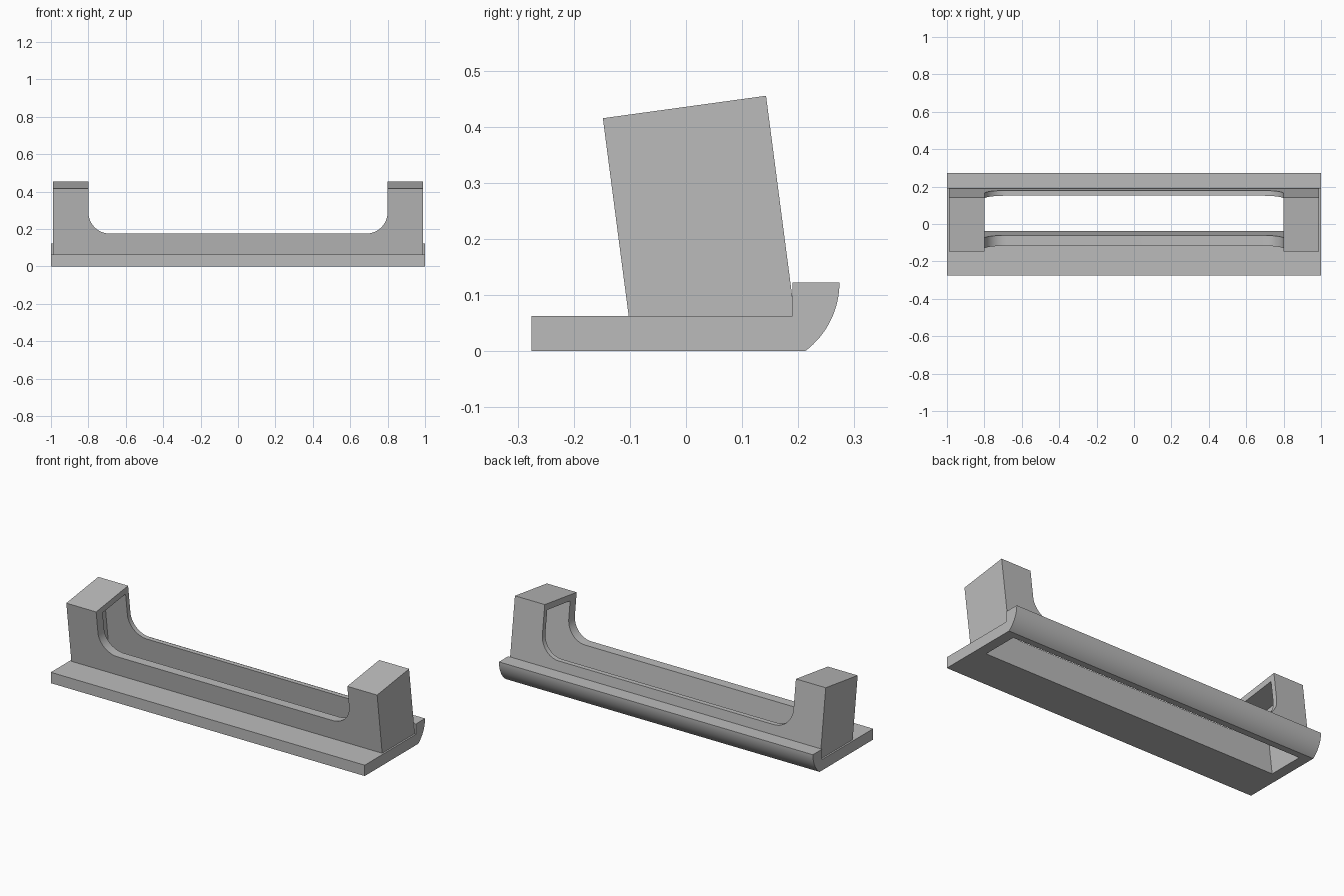
import bpy, bmesh, math
from mathutils import Vector

cube = bpy.data.objects.get("Cube")
if cube:
    bpy.data.objects.remove(cube, do_unlink=True)

grey = bpy.data.materials.new("plain_grey")
grey.use_nodes = True
colour = (0.5, 0.5, 0.5, 1)
grey.diffuse_color = colour
grey.node_tree.nodes["Principled BSDF"].inputs["Base Color"].default_value = colour

LEAN = 0.1305  # forward lean of the upright, y per z


def prism(name, points, direction):
    """Extrude a closed outline of 3D points along a direction."""
    bm = bmesh.new()
    face = bm.faces.new([bm.verts.new(p) for p in points])
    new = bmesh.ops.extrude_face_region(bm, geom=[face])["geom"]
    bmesh.ops.translate(bm, vec=Vector(direction),
                        verts=[v for v in new if isinstance(v, bmesh.types.BMVert)])
    bmesh.ops.recalc_face_normals(bm, faces=bm.faces)
    mesh = bpy.data.meshes.new(name)
    bm.to_mesh(mesh)
    bm.free()
    mesh.materials.append(grey)
    obj = bpy.data.objects.new(name, mesh)
    bpy.context.collection.objects.link(obj)
    return obj


def side_prism(name, profile, half_width):
    """Extrude a (y, z) profile symmetrically across x."""
    return prism(name, [(-half_width, y, z) for y, z in profile], (2 * half_width, 0, 0))


def leaning_block(name, front, back, bottom, top, half_width):
    """Leaning box; front and back are y at z = 0, top = (front z, back z)."""
    profile = [(front - LEAN * bottom, bottom), (back - LEAN * bottom, bottom),
               (back - LEAN * top[1], top[1]), (front - LEAN * top[0], top[0])]
    return side_prism(name, profile, half_width)


def arc(cx, cz, r, start, end, steps):
    angles = [math.radians(start + (end - start) * i / steps) for i in range(steps + 1)]
    return [(cx + r * math.cos(a), cz + r * math.sin(a)) for a in angles]


def cut(obj, cutter):
    mod = obj.modifiers.new("cut", "BOOLEAN")
    mod.operation = "DIFFERENCE"
    mod.solver = "EXACT"
    mod.object = cutter
    bpy.ops.object.select_all(action="DESELECT")
    bpy.context.view_layer.objects.active = obj
    obj.select_set(True)
    bpy.ops.object.modifier_apply(modifier=mod.name)


# Base plate with a rounded lip along the back
lip = arc(0.121, 0.122, 0.1525, -53.1, 0, 16)
base = side_prism("base_plate", [(-0.275, 0)] + lip
                  + [(0.19, 0.122), (0.19, 0.0625), (-0.275, 0.0625)], 1.0)

# Leaning hollow upright
upright = leaning_block("upright_frame", -0.094, 0.202, 0.0625, (0.415, 0.455), 0.99)

# Cavity running up through the base into both posts
cavity = leaning_block("cavity_cutter", -0.038, 0.174, -0.1, (0.388, 0.416), 0.94)

# Wide notch with rounded lower corners between the posts
R = 0.115
right_corner = arc(0.8 - R, 0.175 + R, R, 0, -90, 12)
left_corner = [(-x, z) for x, z in reversed(right_corner)]
outline = [(0.8, 0.7)] + right_corner + left_corner + [(-0.8, 0.7)]
notch = prism("notch_cutter", [(x, -0.5, z) for x, z in outline], (0, 1, 0))

cut(base, cavity)
cut(upright, cavity)
cut(upright, notch)
for cutter in (cavity, notch):
    bpy.data.objects.remove(cutter, do_unlink=True)

for part in (base, upright):
    bpy.ops.object.select_all(action="DESELECT")
    bpy.context.view_layer.objects.active = part
    part.select_set(True)
    bpy.ops.object.shade_smooth_by_angle(angle=math.radians(30))
